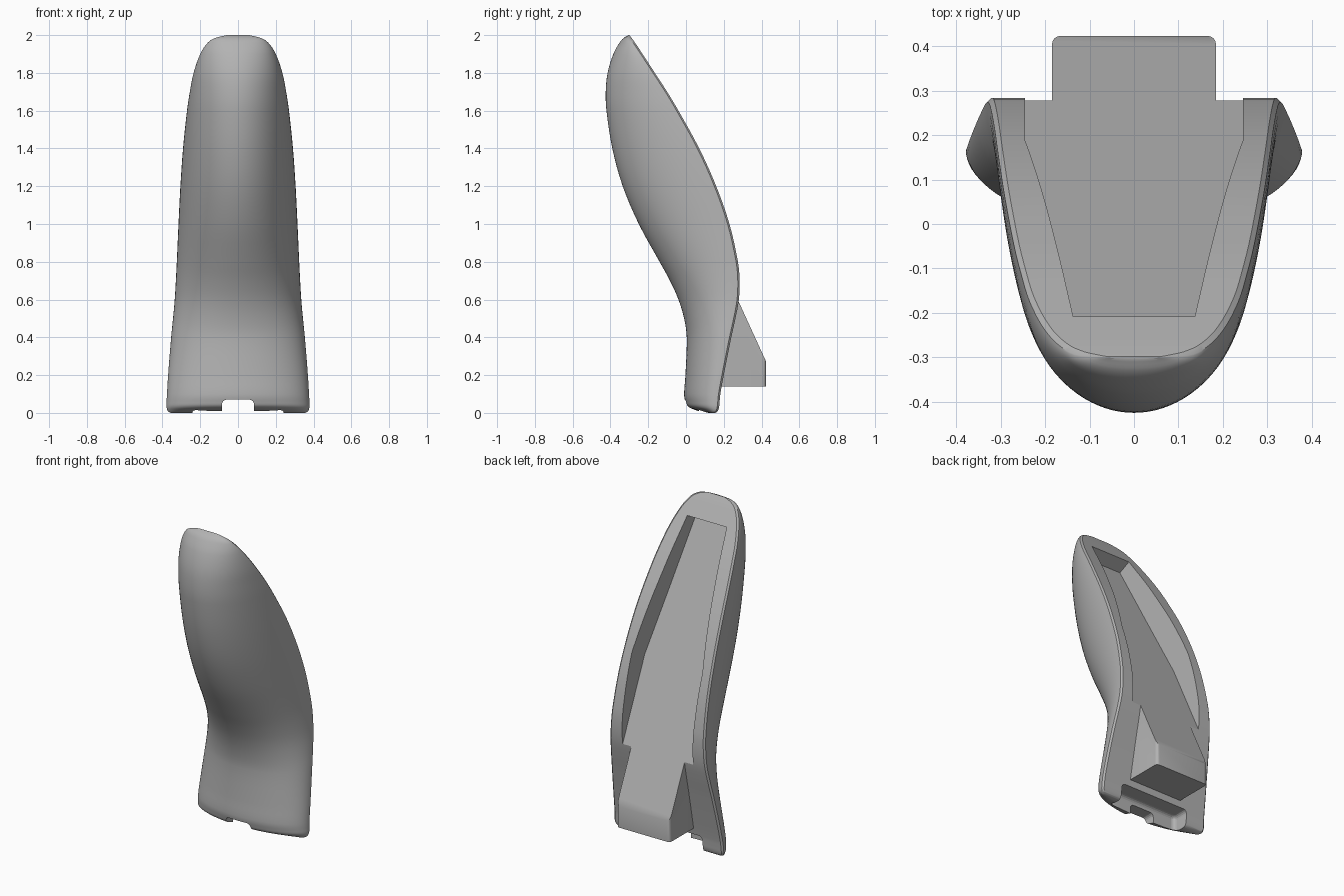
import bpy
import bmesh
import math
from mathutils import Vector

if "Cube" in bpy.data.objects:
    bpy.data.objects.remove(bpy.data.objects["Cube"])

grey = bpy.data.materials.new("plain_grey")
grey.use_nodes = True
colour = (0.45, 0.45, 0.45, 1)
grey.diffuse_color = colour
grey.node_tree.nodes["Principled BSDF"].inputs["Base Color"].default_value = colour


def finish(name, bm):
    """Turn a bmesh into a named object in the shared grey."""
    bmesh.ops.recalc_face_normals(bm, faces=bm.faces)
    mesh = bpy.data.meshes.new(name)
    bm.to_mesh(mesh)
    bm.free()
    mesh.materials.append(grey)
    obj = bpy.data.objects.new(name, mesh)
    bpy.context.collection.objects.link(obj)
    return obj


def prism(name, outline, direction):
    """Extrude a flat outline along a direction."""
    bm = bmesh.new()
    face = bm.faces.new([bm.verts.new(p) for p in outline])
    result = bmesh.ops.extrude_face_region(bm, geom=[face])
    moved = [v for v in result["geom"] if isinstance(v, bmesh.types.BMVert)]
    bmesh.ops.translate(bm, verts=moved, vec=direction)
    return finish(name, bm)


def round_edges(obj, width, segments=4):
    mod = obj.modifiers.new("rounding", 'BEVEL')
    mod.width = width
    mod.segments = segments
    mod.limit_method = 'ANGLE'
    mod.angle_limit = math.radians(40)


def cut(target, cutter):
    mod = target.modifiers.new("cut", 'BOOLEAN')
    mod.operation = 'DIFFERENCE'
    mod.solver = 'EXACT'
    mod.object = cutter
    cutter.hide_render = True
    cutter.hide_viewport = True
    cutter.display_type = 'WIRE'


def shade(obj):
    bpy.ops.object.select_all(action='DESELECT')
    obj.select_set(True)
    bpy.context.view_layer.objects.active = obj
    bpy.ops.object.shade_smooth_by_angle(angle=math.radians(32))


# Body sections: height, front depth, back depth, half width
rows = [
    (0, .11, .155, .355), (.008, .07, .167, .37), (.03, .012, .175, .378),
    (.06, -.004, .178, .378), (.1, -.01, .182, .376), (.2, -.003, .2, .37),
    (.4, .004, .24, .354), (.5, -.01, .262, .344), (.6, -.04, .28, .335),
    (.7, -.085, .284, .329), (.8, -.14, .275, .324), (1, -.25, .23, .315),
    (1.2, -.335, .16, .305), (1.4, -.39, .07, .291), (1.6, -.421, -.04, .27),
    (1.7, -.425, -.1, .255), (1.8, -.415, -.165, .235), (1.9, -.385, -.23, .2),
    (1.96, -.352, -.27, .16), (1.985, -.33, -.288, .12), (2, -.303, -.299, .06),
]


def spline(points, steps=4):
    """Smooth curve through the points."""
    pts = [Vector(p) for p in points]
    out = []
    for i in range(len(pts) - 1):
        a, b = pts[i], pts[i + 1]
        before, after = pts[max(i - 1, 0)], pts[min(i + 2, len(pts) - 1)]
        gap = b[0] - a[0]
        slope_a = (b - before) * (gap / (b[0] - before[0]))
        slope_b = (after - a) * (gap / (after[0] - a[0]))
        for k in range(steps):
            t = k / steps
            out.append(a * (1 + 2 * t) * (1 - t) ** 2 + slope_a * t * (1 - t) ** 2
                       + b * t * t * (3 - 2 * t) + slope_b * t * t * (t - 1))
    return out + [pts[-1]]


# Curved body: rounded front, flat back with slightly softened corners
bm = bmesh.new()
rings = []
COUNT = 48
for z, front, back, half in spline(rows):
    depth = back - front
    soft = min(.01, depth * .2)
    ring = [(half - soft, back, z)]
    for k in range(COUNT + 1):
        a = math.pi * k / COUNT
        ring.append((half * math.cos(a), back - soft - (depth - soft) * math.sin(a), z))
    ring.append((soft - half, back, z))
    rings.append([bm.verts.new(p) for p in ring])
for low, high in zip(rings, rings[1:]):
    for k in range(len(low)):
        j = (k + 1) % len(low)
        bm.faces.new((low[k], low[j], high[j], high[k]))
bm.faces.new(rings[0])
bm.faces.new(rings[-1])
body = finish("curved_body", bm)

# Long tapered pocket in the back, with a flat sloping floor
SLOPE = .457


def floor_y(z):
    return .283 - SLOPE * (z - .58)


half_outline = [(.245, .45), (.245, 1.07), (.19, 1.45), (.137, 1.83)]
outline = [(x, floor_y(z), z) for x, z in half_outline]
outline += [(-x, y, z) for x, y, z in reversed(outline)]
normal = Vector((0, 1, SLOPE)).normalized()
pocket = prism("pocket_cutter", outline, normal * .5)
cut(body, pocket)


def box_cutter(name, half, y0, y1, top):
    points = [(-half, y0, -.1), (half, y0, -.1), (half, y1, -.1), (-half, y1, -.1)]
    obj = prism(name, points, (0, 0, top + .1))
    round_edges(obj, .025)
    return obj


# Hollow under the foot, and the small notch through its front lip
cut(body, box_cutter("foot_hollow_cutter", .24, .07, .4, .1))
cut(body, box_cutter("lip_notch_cutter", .085, -.2, .2, .07))
shade(body)

# Wedge block that continues the pocket floor
profile = [(.1, .14), (.424, .14), (.424, .272), (floor_y(.6), .6), (.1, .6)]
block = prism("mounting_block", [(-.185, y, z) for y, z in profile], (.37, 0, 0))
bm = bmesh.new()
bm.from_mesh(block.data)
corners = [e for e in bm.edges if all(v.co.y > .4 for v in e.verts)
           and abs(e.verts[0].co.z - e.verts[1].co.z) > .05]
bmesh.ops.bevel(bm, geom=corners, offset=.02, segments=4, affect='EDGES', profile=.5)
bm.to_mesh(block.data)
bm.free()
shade(block)
